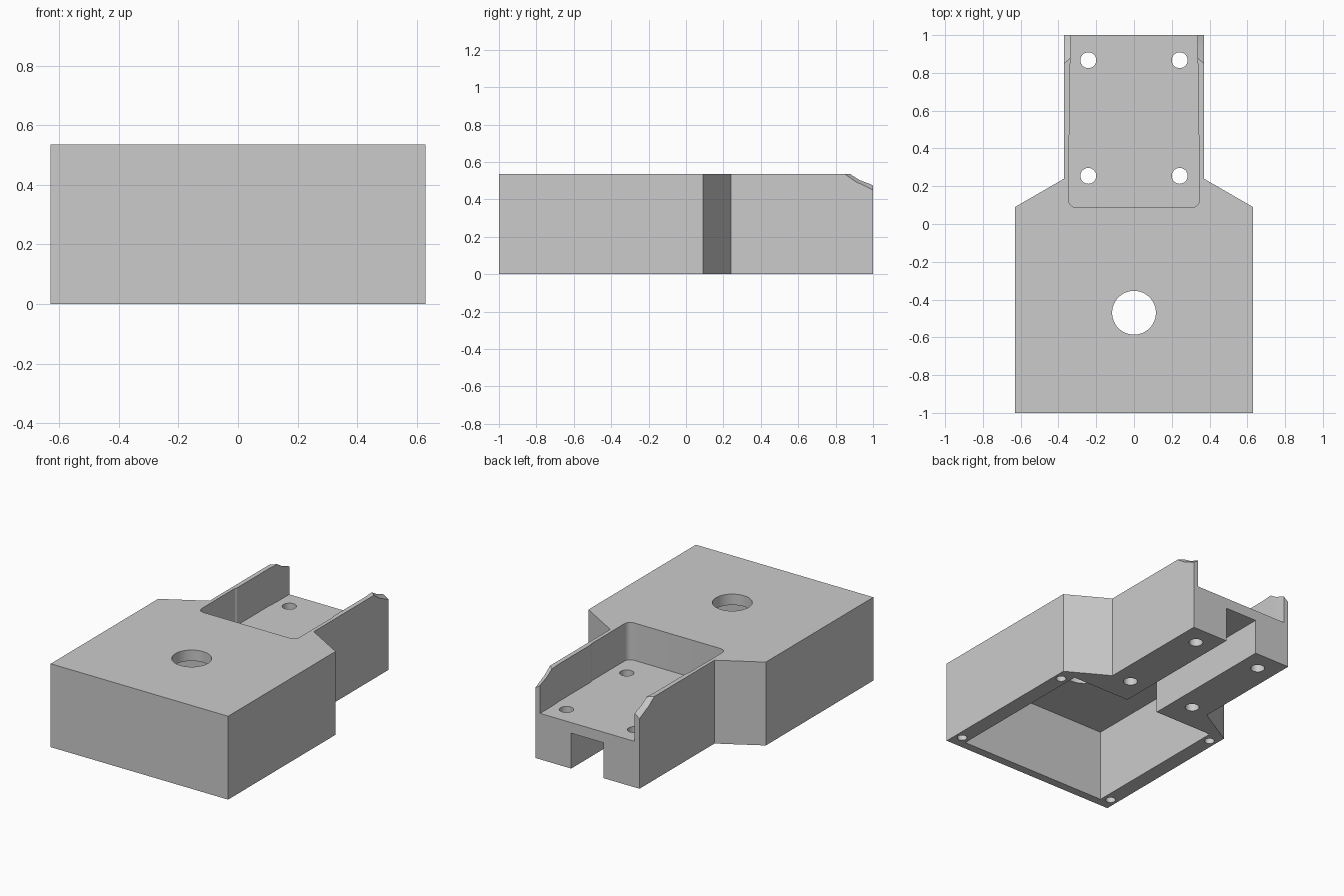
import bpy, bmesh, math

old = bpy.data.objects.get("Cube")
if old:
    bpy.data.objects.remove(old, do_unlink=True)

HEIGHT = 0.535
GREY = (0.6, 0.6, 0.6, 1.0)

grey = bpy.data.materials.new("plain grey")
grey.use_nodes = True
grey.diffuse_color = GREY
grey.node_tree.nodes["Principled BSDF"].inputs["Base Color"].default_value = GREY


def loft(name, ring_a, ring_b):
    """Closed solid between two matching rings of points."""
    bm = bmesh.new()
    a = [bm.verts.new(p) for p in ring_a]
    b = [bm.verts.new(p) for p in ring_b]
    bm.faces.new(a)
    bm.faces.new(b)
    for i in range(len(a)):
        j = (i + 1) % len(a)
        bm.faces.new((a[i], a[j], b[j], b[i]))
    bmesh.ops.recalc_face_normals(bm, faces=bm.faces)
    mesh = bpy.data.meshes.new(name)
    bm.to_mesh(mesh)
    bm.free()
    mesh.materials.append(grey)
    obj = bpy.data.objects.new(name, mesh)
    bpy.context.collection.objects.link(obj)
    return obj


def prism(name, outline, z0, z1):
    return loft(name, [(x, y, z0) for x, y in outline],
                [(x, y, z1) for x, y in outline])


def mirrored(half):
    """Complete a right-hand outline with its mirror image."""
    return half + [(-x, y) for x, y in reversed(half)]


def arc(cx, cy, r, start, end, steps):
    return [(cx + r * math.cos(math.radians(start + (end - start) * i / steps)),
             cy + r * math.sin(math.radians(start + (end - start) * i / steps)))
            for i in range(steps + 1)]


def drill(name, x, y, r, z0, z1, sides=32):
    return prism(name, arc(x, y, r, 0, 360, sides)[:-1], z0, z1)


# Solid block: wide body tapering into a narrow arm
body = prism("housing_body",
             mirrored([(0.63, -1), (0.63, 0.09), (0.37, 0.24), (0.37, 1)]), 0, HEIGHT)
cutters = []

# Hollow underside of the wide body
cutters.append(prism("cavity_cutter", mirrored([(0.53, -0.945), (0.53, 0.075)]), -0.1, 0.465))

# Channel under the arm
cutters.append(prism("channel_cutter", mirrored([(0.115, 0), (0.115, 1.1)]), -0.1, 0.227))

# Open tray on top of the arm, with rounded inner corners
tray = arc(0.307, 0.128, 0.04, -90, 0, 6) + [(0.347, 0.465), (0.341, 0.475),
                                           (0.341, 0.8), (0.336, 0.87), (0.336, 1.1)]
cutters.append(prism("tray_cutter", mirrored(tray), 0.295, 0.8))

# Large round opening in the roof
cutters.append(drill("roof_hole_cutter", 0, -0.47, 0.116, 0.3, 0.8, 48))

# Screw holes: through the arm, and blind in the lower rim
for side in (-1, 1):
    for y in (0.255, 0.867):
        cutters.append(drill("arm_hole_cutter", side * 0.242, y, 0.042, -0.1, 0.8))
    for y in (-0.913, 0.012):
        cutters.append(drill("rim_hole_cutter", side * 0.582, y, 0.03, -0.1, 0.3, 24))

# Curved, outward sloping relief at the tips of the arm walls
inner = [(0.84, 0.566), (0.88, 0.535), (0.93, 0.503), (1, 0.475), (1.05, 0.458), (1.05, 0.7), (0.84, 0.7)]
outer = [(0.81, 0.562), (0.85, 0.535), (0.915, 0.49), (1, 0.45), (1.05, 0.428), (1.05, 0.7), (0.81, 0.7)]


def relief_ring(x):
    t = (abs(x) - 0.335) / 0.035
    return [(x, a[0] + (b[0] - a[0]) * t, a[1] + (b[1] - a[1]) * t)
            for a, b in zip(inner, outer)]


for side in (-1, 1):
    tip = loft("tip_cutter", relief_ring(side * 0.325), relief_ring(side * 0.385))
    bm = bmesh.new()
    bm.from_mesh(tip.data)
    bmesh.ops.triangulate(bm, faces=bm.faces)
    bm.to_mesh(tip.data)
    bm.free()
    cutters.append(tip)

# Carve every opening, then remove the cutters
bpy.ops.object.select_all(action='DESELECT')
bpy.context.view_layer.objects.active = body
body.select_set(True)
for cutter in cutters:
    cutter.hide_render = True
    mod = body.modifiers.new("carve", 'BOOLEAN')
    mod.operation = 'DIFFERENCE'
    mod.solver = 'EXACT'
    mod.object = cutter
    bpy.ops.object.modifier_apply(modifier=mod.name)
    bpy.data.objects.remove(cutter, do_unlink=True)

bpy.ops.object.shade_smooth_by_angle(angle=math.radians(25))
